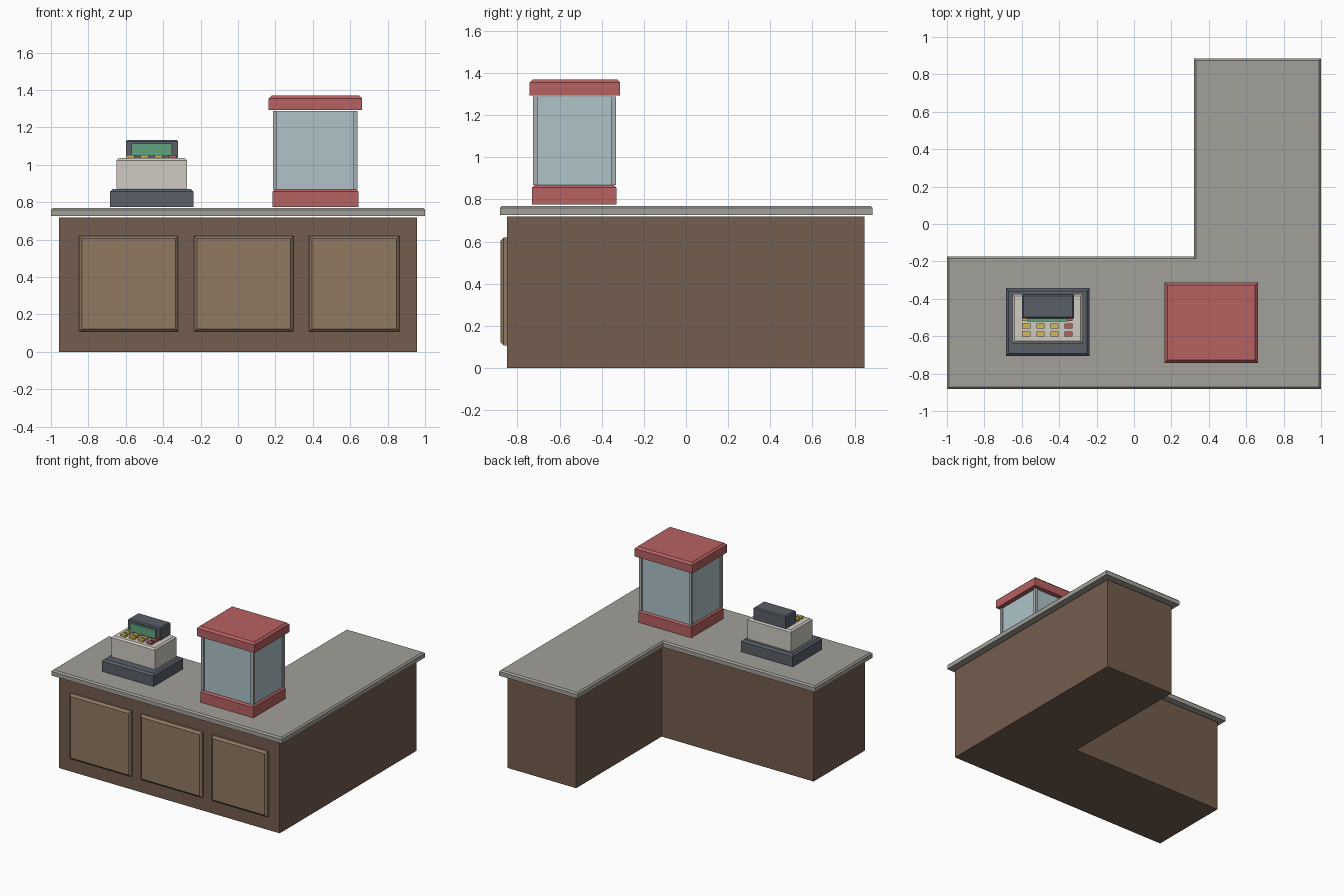
import bpy, bmesh
from mathutils import Vector

if "Cube" in bpy.data.objects:
    bpy.data.objects.remove(bpy.data.objects["Cube"])


def material(name, r, g, b):
    m = bpy.data.materials.new(name)
    m.diffuse_color = (r, g, b, 1)
    m.use_nodes = True
    m.node_tree.nodes["Principled BSDF"].inputs["Base Color"].default_value = m.diffuse_color
    return m


WOOD = material("dark_wood", 0.17, 0.11, 0.075)
PANEL = material("light_wood", 0.28, 0.19, 0.12)
STONE = material("stone", 0.36, 0.35, 0.32)
RED = material("red", 0.47, 0.12, 0.12)
GLASS = material("glass", 0.42, 0.55, 0.58)
METAL = material("metal", 0.4, 0.43, 0.44)
DARK = material("dark_grey", 0.1, 0.115, 0.14)
CREAM = material("cream", 0.62, 0.6, 0.54)
SCREEN = material("screen_green", 0.12, 0.36, 0.22)
YELLOW = material("key_yellow", 0.65, 0.48, 0.1)


def prism(name, outline, z0, z1, mat, chamfer=0, facing=(0, 0, 1)):
    """Extrude an outline upward and chamfer the rim of the face looking along facing."""
    bm = bmesh.new()
    face = bm.faces.new([bm.verts.new((x, y, z0)) for x, y in outline])
    geom = bmesh.ops.extrude_face_region(bm, geom=[face])["geom"]
    bmesh.ops.translate(bm, vec=(0, 0, z1 - z0),
                        verts=[g for g in geom if isinstance(g, bmesh.types.BMVert)])
    bmesh.ops.recalc_face_normals(bm, faces=bm.faces[:])
    if chamfer:
        d = Vector(facing)
        far = max(v.co.dot(d) for v in bm.verts)
        rim = [e for e in bm.edges if all(far - v.co.dot(d) < 1e-5 for v in e.verts)]
        bmesh.ops.bevel(bm, geom=rim, offset=chamfer, segments=1, affect='EDGES')
    me = bpy.data.meshes.new(name)
    bm.to_mesh(me)
    bm.free()
    me.materials.append(mat)
    ob = bpy.data.objects.new(name, me)
    bpy.context.collection.objects.link(ob)
    return ob


def box(name, x0, x1, y0, y1, z0, z1, mat, chamfer=0, facing=(0, 0, 1)):
    return prism(name, [(x0, y0), (x1, y0), (x1, y1), (x0, y1)], z0, z1, mat, chamfer, facing)


def ell(x0, x1, y0, y1, xi, yi):
    return [(x0, y0), (x1, y0), (x1, y1), (xi, y1), (xi, yi), (x0, yi)]


# L-shaped cabinet and worktop
prism("cabinet", ell(-0.957, 0.957, -0.85, 0.846, 0.36, -0.213), 0, 0.718, WOOD)
prism("worktop", ell(-1, 1, -0.883, 0.886, 0.32, -0.173), 0.726, 0.77, STONE, 0.011)

# Raised front panels
for i, (x0, x1) in enumerate([(-0.85, -0.32), (-0.235, 0.297), (0.38, 0.863)]):
    box(f"front_panel_{i + 1}", x0, x1, -0.88, -0.845, 0.108, 0.62, PANEL, 0.015, (0, -1, 0))

# Display case
box("case_base", 0.185, 0.645, -0.73, -0.33, 0.775, 0.868, RED, 0.012)
box("case_glass", 0.196, 0.632, -0.716, -0.342, 0.868, 1.288, GLASS)
for i, x in enumerate((0.187, 0.618)):
    for j, y in enumerate((-0.725, -0.355)):
        box(f"case_post_{i}{j}", x, x + 0.022, y, y + 0.022, 0.868, 1.288, METAL)
box("case_roof", 0.164, 0.663, -0.742, -0.312, 1.293, 1.37, RED, 0.015)

# Cash register
box("register_base", -0.685, -0.237, -0.706, -0.343, 0.775, 0.87, DARK, 0.014)
box("register_body", -0.65, -0.273, -0.638, -0.374, 0.873, 1.036, CREAM, 0.012)
box("register_display", -0.6, -0.321, -0.506, -0.378, 1.037, 1.133, DARK, 0.008)
box("display_screen", -0.57, -0.352, -0.52, -0.504, 1.048, 1.113, SCREEN)

# Keys: three rows, last column red
for r in range(3):
    for c in range(4):
        x, y = -0.576 + c * 0.0755, -0.588 + r * 0.042
        box(f"key_{r}{c}", x - 0.022, x + 0.022, y - 0.014, y + 0.014,
            1.036, 1.053, RED if c == 3 else YELLOW)
